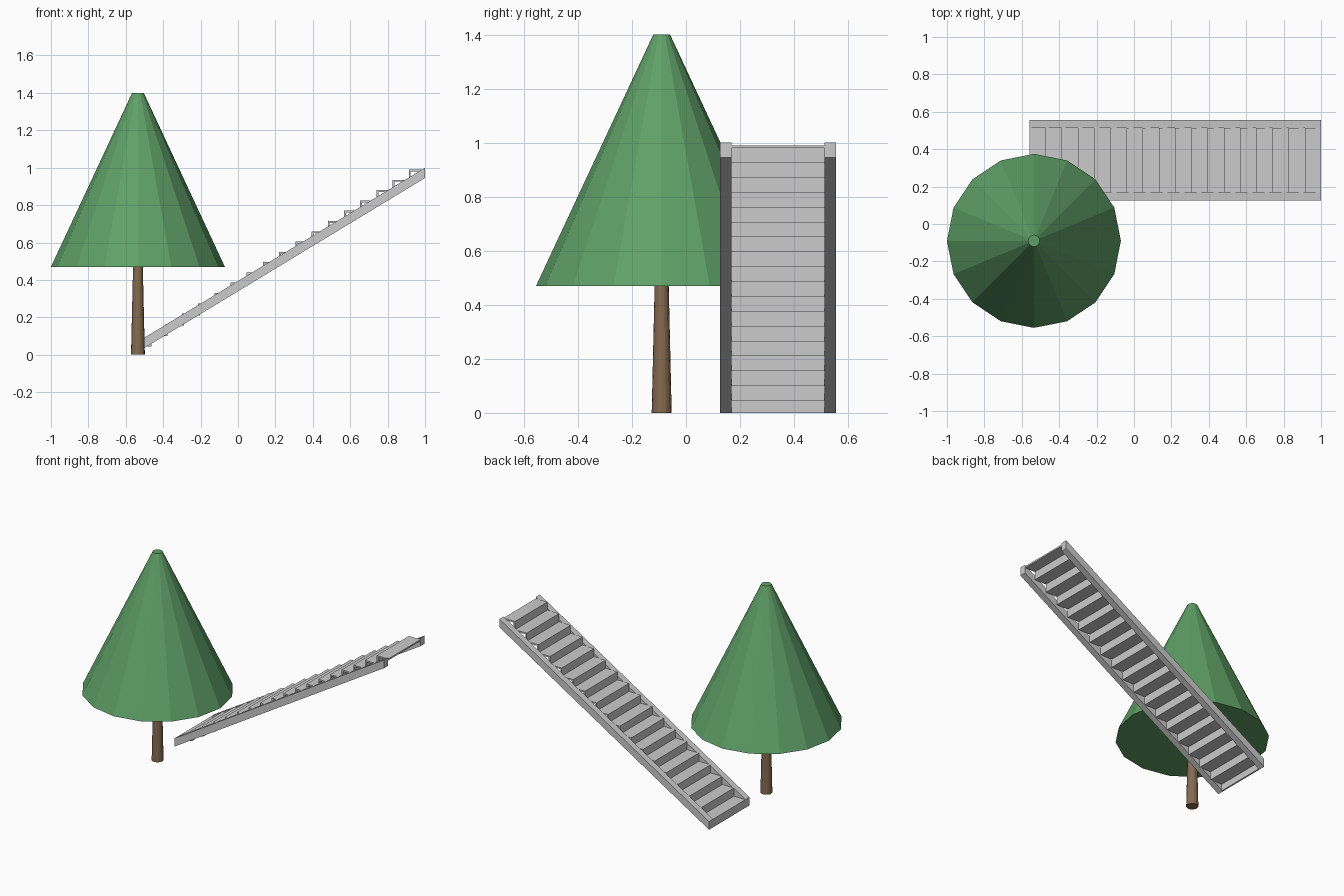
import bpy, bmesh, math
from mathutils import Matrix

if "Cube" in bpy.data.objects:
    bpy.data.objects.remove(bpy.data.objects["Cube"])


def material(name, color):
    m = bpy.data.materials.new(name)
    m.diffuse_color = (*color, 1)
    m.use_nodes = True
    m.node_tree.nodes["Principled BSDF"].inputs["Base Color"].default_value = m.diffuse_color
    return m


GREEN = material("leaf green", (0.115, 0.35, 0.135))
BROWN = material("bark brown", (0.235, 0.145, 0.082))
GREY = material("concrete grey", (0.60, 0.60, 0.60))


def finish(name, bm, mat):
    bmesh.ops.recalc_face_normals(bm, faces=bm.faces)
    mesh = bpy.data.meshes.new(name)
    bm.to_mesh(mesh)
    bm.free()
    mesh.materials.append(mat)
    obj = bpy.data.objects.new(name, mesh)
    bpy.context.collection.objects.link(obj)
    return obj


def frustum(name, r1, r2, z0, z1, mat, sides=16):
    bm = bmesh.new()
    bmesh.ops.create_cone(bm, cap_ends=True, segments=sides, radius1=r1, radius2=r2,
                          depth=z1 - z0,
                          matrix=Matrix.Translation((-0.535, -0.09, (z0 + z1) / 2)))
    return finish(name, bm, mat)


def extrude_xz(name, profile, y0, y1, mat):
    """Extrude an outline in the xz plane from y0 to y1."""
    bm = bmesh.new()
    face = bm.faces.new([bm.verts.new((x, y0, z)) for x, z in profile])
    side = bmesh.ops.extrude_face_region(bm, geom=[face])
    moved = [v for v in side["geom"] if isinstance(v, bmesh.types.BMVert)]
    bmesh.ops.translate(bm, verts=moved, vec=(0, y1 - y0, 0))
    return finish(name, bm, mat)


# Tree: tapered trunk and faceted cone crown
frustum("trunk", 0.037, 0.026, 0.0, 0.475, BROWN)
frustum("crown", 0.465, 0.031, 0.47, 1.40, GREEN)

# Two sloping side beams
X0, X1 = -0.56, 1.0
beam = [(X0, 0.0), (X1, 0.945), (X1, 1.0), (X0, 0.055)]
Y_IN0, Y_IN1 = 0.168, 0.512
extrude_xz("front_side_beam", beam, 0.125, Y_IN0, GREY)
extrude_xz("back_side_beam", beam, Y_IN1, 0.555, GREY)

# Thin folded flight of treads and risers between the beams
STEPS, RISE, T = 18, 0.055, 0.010
RUN = (X1 - X0) / STEPS
top, under = [], []
for k in range(STEPS):
    x, z = X0 + k * RUN, k * RISE
    top += [(x, z), (x, z + RISE)]
    under += [(x + T, max(z - T, 0.0)), (x + T, z + RISE - T)]
top.append((X1, STEPS * RISE))
under.append((X1, STEPS * RISE - T))
extrude_xz("steps", top + under[::-1], Y_IN0, Y_IN1, GREY)
